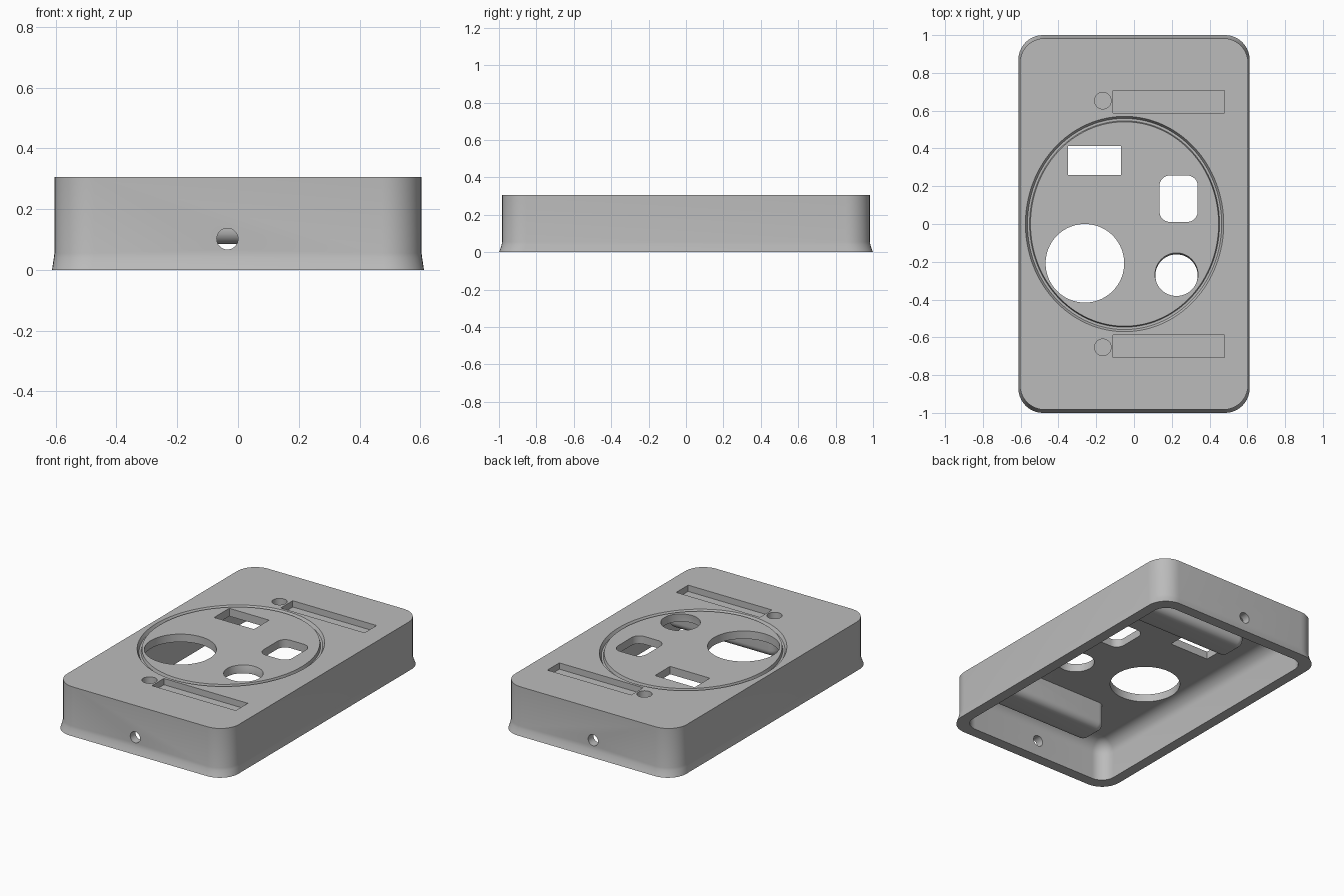
import bpy, bmesh
from math import pi, sin, cos, radians
from mathutils import Matrix

cube = bpy.data.objects.get("Cube")
if cube:
    bpy.data.objects.remove(cube)

grey = bpy.data.materials.new("matte grey")
grey.use_nodes = True
colour = (0.5, 0.5, 0.5, 1)
grey.diffuse_color = colour
grey.node_tree.nodes["Principled BSDF"].inputs["Base Color"].default_value = colour

TOP = 0.305
CEILING = 0.255


def rounded(cx, cy, hx, hy, r, steps=10):
    """Outline of a rectangle with rounded corners."""
    pts = []
    for i, (sx, sy) in enumerate(((1, 1), (-1, 1), (-1, -1), (1, -1))):
        for k in range(steps + 1):
            a = (i + k / steps) * pi / 2
            pts.append((cx + sx * (hx - r) + r * cos(a), cy + sy * (hy - r) + r * sin(a)))
    return pts


def rectangle(cx, cy, hx, hy):
    return [(cx + sx * hx, cy + sy * hy) for sx, sy in ((1, 1), (-1, 1), (-1, -1), (1, -1))]


def ellipse(cx, cy, rx, ry, n=64):
    return [(cx + rx * cos(2 * pi * i / n), cy + ry * sin(2 * pi * i / n)) for i in range(n)]


def loft(name, rings, closed=False, matrix=None):
    """Skin a stack of (outline, z) rings, capped or joined into a loop."""
    bm = bmesh.new()
    loops = [[bm.verts.new((x, y, z)) for x, y in pts] for pts, z in rings]
    pairs = list(zip(loops, loops[1:]))
    if closed:
        pairs.append((loops[-1], loops[0]))
    else:
        bm.faces.new(loops[0])
        bm.faces.new(loops[-1])
    for a, b in pairs:
        n = len(a)
        for i in range(n):
            j = (i + 1) % n
            bm.faces.new((a[i], a[j], b[j], b[i]))
    if matrix:
        bm.transform(matrix)
    bmesh.ops.recalc_face_normals(bm, faces=bm.faces)
    mesh = bpy.data.meshes.new(name)
    bm.to_mesh(mesh)
    bm.free()
    mesh.materials.append(grey)
    obj = bpy.data.objects.new(name, mesh)
    bpy.context.collection.objects.link(obj)
    return obj


def combine(tool, operation="DIFFERENCE"):
    """Apply a boolean to the housing and discard the tool."""
    mod = housing.modifiers.new(tool.name, "BOOLEAN")
    mod.operation = operation
    mod.solver = "EXACT"
    mod.object = tool
    bpy.context.view_layer.objects.active = housing
    bpy.ops.object.modifier_apply(modifier=mod.name)
    bpy.data.objects.remove(tool)


def cut(name, outline, bottom, top=TOP + 0.1):
    combine(loft(name, [(outline, bottom), (outline, top)]))


# Outer body with a flared foot
housing = loft("housing", [
    (rounded(0, 0, hx, hy, 0.13), z) for hx, hy, z in (
        (0.612, 1.0, 0), (0.609, 0.992, 0.02), (0.606, 0.986, 0.04),
        (0.604, 0.983, 0.055), (0.604, 0.983, TOP))])

# Hollow underside with a filleted ceiling
fillet = 0.085
rings = [(rounded(0, 0, 0.545, 0.93, 0.09), -0.1)]
for k in range(9):
    a = k / 8 * pi / 2
    d = fillet * (1 - cos(a))
    rings.append((rounded(0, 0, 0.545 - d, 0.93 - d, 0.09 - d),
                  CEILING - fillet + fillet * sin(a)))
combine(loft("cavity", rings))

for side in (-1, 1):
    # Rounded boss hanging below each slot
    rings = []
    for k in range(7):
        a = k / 6 * pi / 2
        d = 0.045 * (1 - sin(a))
        rings.append((rounded(0.145, side * 0.65, 0.385 - d, 0.1 - d, 0.05 - d),
                      0.085 + 0.045 * (1 - cos(a))))
    rings.append((rounded(0.145, side * 0.65, 0.385, 0.1, 0.05), CEILING + 0.02))
    combine(loft("slot_boss", rings), "UNION")

    # Shallow slot and round pocket in the top
    cut("slot", rectangle(0.185, side * 0.647, 0.295, 0.06), TOP - 0.04)
    cut("round_pocket", ellipse(-0.165, side * 0.653, 0.044, 0.044, 32), TOP - 0.08)

    # Cable hole through each end wall
    hole = ellipse(0, 0, 0.035, 0.035, 32)
    turn = Matrix.Translation((-0.035, side * 0.98, 0.102)) @ Matrix.Rotation(radians(90), 4, "X")
    combine(loft("cable_hole", [(hole, -0.1), (hole, 0.1)], matrix=turn))

# Oval groove with sloped walls
combine(loft("oval_groove", [
    (ellipse(-0.05, 0, rx, ry, 128), z) for rx, ry, z in (
        (0.525, 0.57, TOP + 0.02), (0.525, 0.57, TOP), (0.514, 0.559, TOP - 0.02),
        (0.503, 0.546, TOP - 0.02), (0.498, 0.541, TOP), (0.498, 0.541, TOP + 0.02))],
    closed=True))

# Openings through the top plate
cut("rectangular_opening", rectangle(-0.21, 0.336, 0.14, 0.076), 0.2)
cut("rounded_opening", rounded(0.236, 0.134, 0.101, 0.123, 0.055), 0.2)
cut("large_round_opening", ellipse(-0.26, -0.208, 0.208, 0.208, 96), 0.2)
combine(loft("small_round_opening", [
    (ellipse(0.225, -0.273, 0.112, 0.112), 0.2),
    (ellipse(0.225, -0.273, 0.112, 0.112), CEILING + 0.02),
    (ellipse(0.225, -0.267, 0.114, 0.114), TOP),
    (ellipse(0.225, -0.267, 0.114, 0.114), TOP + 0.1)]))

# Smooth the curved walls, keep the edges sharp
bpy.ops.object.select_all(action="DESELECT")
housing.select_set(True)
bpy.context.view_layer.objects.active = housing
bpy.ops.object.shade_smooth_by_angle(angle=radians(25))
